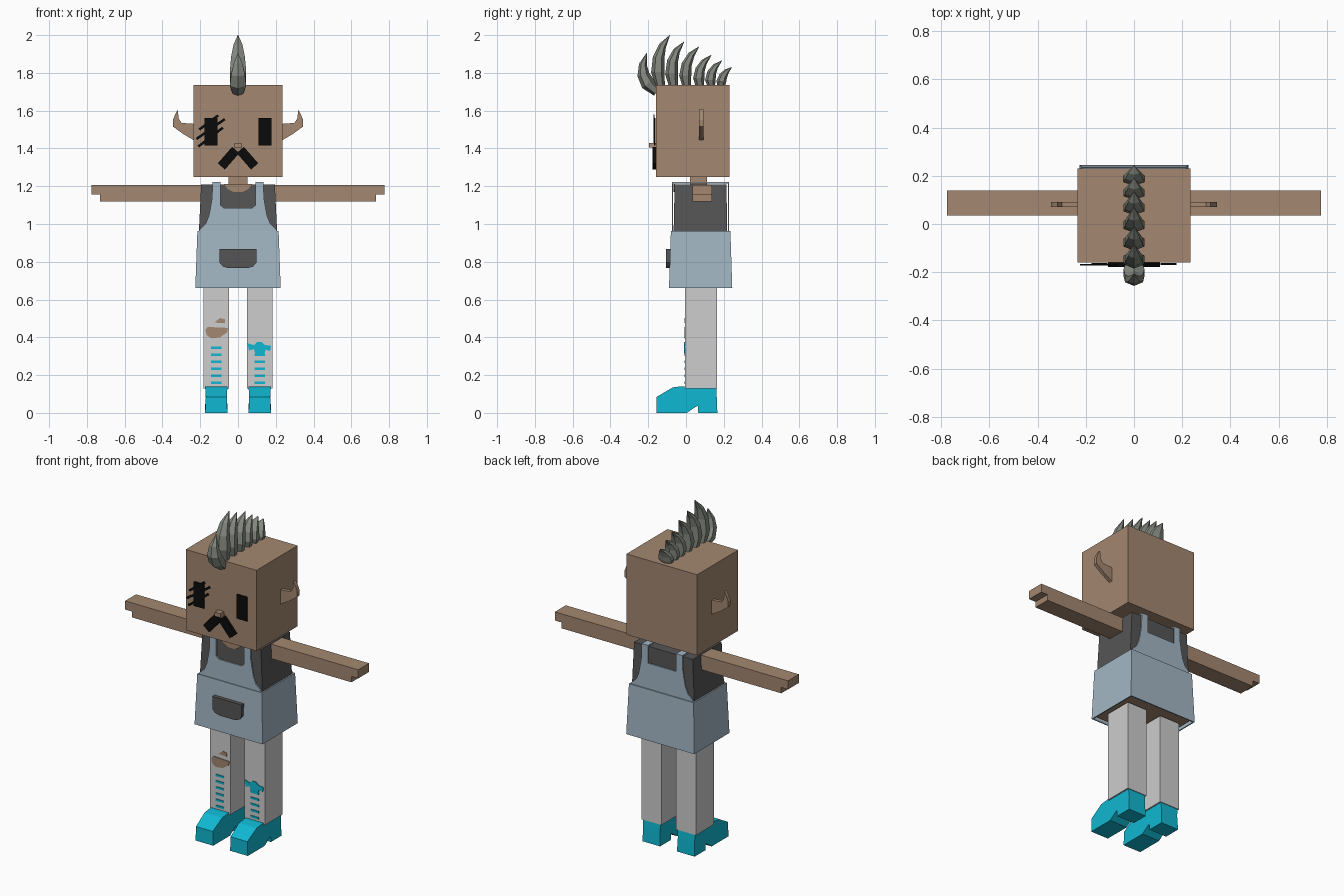
import bpy, bmesh, math
from mathutils import Vector

if "Cube" in bpy.data.objects:
    bpy.data.objects.remove(bpy.data.objects["Cube"])


def material(name, r, g, b):
    m = bpy.data.materials.new(name)
    m.use_nodes = True
    m.diffuse_color = (r, g, b, 1)
    bsdf = m.node_tree.nodes["Principled BSDF"]
    bsdf.inputs["Base Color"].default_value = (r, g, b, 1)
    bsdf.inputs["Roughness"].default_value = 0.8
    return m


SKIN = material("skin", .366, .242, .162)
DENIM = material("pale denim", .366, .474, .558)
SHIRT = material("charcoal shirt", .093, .091, .091)
TIGHTS = material("light grey tights", .61, .61, .61)
TEAL = material("turquoise", .005, .479, .645)
HAIR = material("grey hair", .235, .25, .215)
BLACK = material("black", .003, .003, .003)


def build(name, verts, faces, *mats):
    me = bpy.data.meshes.new(name)
    bm = bmesh.new()
    vs = [bm.verts.new(v) for v in verts]
    for f in faces:
        bm.faces.new([vs[i] for i in f])
    bmesh.ops.recalc_face_normals(bm, faces=bm.faces)
    bm.to_mesh(me)
    bm.free()
    for m in mats:
        me.materials.append(m)
    ob = bpy.data.objects.new(name, me)
    bpy.context.collection.objects.link(ob)
    return ob


def loft(name, rings, *mats):
    """Skin closed rings of equal length and cap both ends."""
    n = len(rings[0])
    faces = [list(range(n)), [len(rings) * n - n + i for i in range(n)]]
    for k in range(len(rings) - 1):
        for i in range(n):
            j = (i + 1) % n
            faces.append([k * n + i, k * n + j, (k + 1) * n + j, (k + 1) * n + i])
    return build(name, [v for r in rings for v in r], faces, *mats)


def block(name, x, y, z, mat):
    """Box from (low, high) ranges."""
    return loft(name, [[(x[0], y[0], h), (x[1], y[0], h), (x[1], y[1], h), (x[0], y[1], h)]
                       for h in z], mat)


def taper(name, levels, *mats):
    """Stack of rectangles: (z, half width, front y, back y)."""
    return loft(name, [[(-w, f, z), (w, f, z), (w, b, z), (-w, b, z)]
                       for z, w, f, b in levels], *mats)


def plate(name, pts, front, back, mat):
    """Outline in x,z extruded along y."""
    return loft(name, [[(x, y, z) for x, z in pts] for y in (front, back)], mat)


def mirrored(half):
    return half + [(-x, z) for x, z in reversed(half)]


def bar(name, a, b, width, front, back, mat):
    a, b = Vector(a), Vector(b)
    d = (b - a).normalized() * width / 2
    n = Vector((-d.y, d.x))
    plate(name, [a + n, b + n, b - n, a - n], front, back, mat)


# Head, neck and nose
taper("head", [(1.25, .235, -.16, .23), (1.735, .235, -.16, .23)], SKIN)
taper("neck", [(1.19, .05, .02, .11), (1.26, .05, .02, .11)], SKIN)
taper("nose", [(1.405, .022, -.195, -.155), (1.43, .018, -.195, -.155)], SKIN)

# Face details
for side, word in ((-1, "right"), (1, "left")):
    cx = side * .143
    block(word + "_eye", (cx - .034, cx + .034), (-.169, -.161), (1.415, 1.56), BLACK)
    bar(word + "_moustache", (side * .012, 1.392), (side * .088, 1.305), .05,
        -.178, -.158, BLACK)
for i, (a, b) in enumerate([((-.205, 1.50), (-.105, 1.575)),
                            ((-.22, 1.45), (-.07, 1.555)),
                            ((-.21, 1.41), (-.08, 1.51))]):
    bar(f"eyelash_{i}", a, b, .013, -.172, -.166, BLACK)

# Pointed ears
EAR = [(.23, 1.44), (.29, 1.475), (.345, 1.515), (.347, 1.55), (.335, 1.58),
       (.32, 1.605), (.317, 1.56), (.3, 1.535), (.23, 1.53)]
for side, word in ((-1, "right"), (1, "left")):
    ear = plate(word + "_ear", [(side * (x - .002), z) for x, z in EAR], .07, .092, SKIN)

# Mohawk: curved tapering spikes given by base, bend and tip in y,z
SPIKES = [((-.155, 1.7), (-.27, 1.78), (-.208, 1.905)),
          ((-.135, 1.72), (-.18, 1.9), (-.085, 2.0)),
          ((-.065, 1.72), (-.105, 1.88), (-.01, 1.965)),
          ((.005, 1.72), (-.03, 1.86), (.07, 1.94)),
          ((.075, 1.72), (.045, 1.83), (.135, 1.895)),
          ((.135, 1.72), (.11, 1.81), (.19, 1.865)),
          ((.185, 1.72), (.18, 1.79), (.242, 1.83))]
for k, pts in enumerate(SPIKES):
    p, q, r = map(Vector, pts)
    rings = []
    for t, s in ((0, .65), (.25, 1), (.5, .85), (.75, .55), (1, .03)):
        c = p.lerp(q, t).lerp(q.lerp(r, t), t)
        d = (q - p).lerp(r - q, t).normalized()
        n = Vector((d.y, -d.x))
        ring = []
        for i in range(6):
            a = math.tau * i / 6
            yz = c + n * math.cos(a) * s * (.038 - .002 * k)
            ring.append((math.sin(a) * s * .05, yz.x, yz.y))
        rings.append(ring)
    loft(f"hair_spike_{k}", rings, HAIR)

# Shirt, collar opening and arms
taper("shirt", [(.94, .208, -.066, .217), (1.21, .195, -.06, .215)], SHIRT)
plate("neckline", mirrored([(.025, 1.17), (.055, 1.185), (.075, 1.212)]),
      -.067, -.058, SKIN)
for side, word in ((-1, "right"), (1, "left")):
    prof = [(.19, 1.12), (.73, 1.12), (.73, 1.155), (.775, 1.155), (.775, 1.207), (.19, 1.207)]
    plate(word + "_arm", [(side * x, z) for x, z in prof], .035, .138, SKIN)

# Overalls: skirt with a recessed skin underside
skirt = taper("skirt", [(.66, .226, -.09, .245), (.962, .215, -.08, .235)], DENIM, SKIN)
bm = bmesh.new()
bm.from_mesh(skirt.data)
under = min(bm.faces, key=lambda f: f.calc_center_median().z)
bmesh.ops.inset_region(bm, faces=[under], thickness=.01)
hole = bmesh.ops.extrude_face_region(bm, geom=[under])["geom"]
bmesh.ops.delete(bm, geom=[under], context="FACES_ONLY")
bmesh.ops.translate(bm, verts=[g for g in hole if isinstance(g, bmesh.types.BMVert)],
                    vec=(0, 0, .02))
for g in hole:
    if isinstance(g, bmesh.types.BMFace):
        g.material_index = 1
bm.to_mesh(skirt.data)
bm.free()

# Bib panels with armholes, and straps over the shoulders
SIDE = [(.213, .95), (.2, .975), (.172, 1.0), (.155, 1.04), (.145, 1.09),
        (.137, 1.14), (.135, 1.222), (.093, 1.222)]
plate("front_bib", mirrored(SIDE + [(.093, 1.1), (.075, 1.085)]), -.075, -.068, DENIM)
plate("back_bib", mirrored(SIDE + [(.093, 1.115)]), .222, .228, DENIM)
for side, word in ((-1, "right"), (1, "left")):
    x = sorted((side * .093, side * .135))
    block(word + "_strap", x, (-.075, .228), (1.214, 1.222), DENIM)

# Front pocket
plate("pocket", mirrored([(.05, .766), (.08, .775), (.097, .795), (.097, .868)]),
      -.106, -.08, SHIRT)

# Legs and heeled shoes
SHOE = [(-.155, 0), (-.155, .085), (-.07, .135), (-.02, .141), (.16, .139), (.163, .08),
        (.166, 0), (.065, 0), (.062, .038), (.045, .028), (.005, 0)]
for side, word in ((-1, "right"), (1, "left")):
    cx = side * .115
    block(word + "_leg", (cx - .067, cx + .067), (-.005, .165), (.13, .67), TIGHTS)
    shoe = loft(word + "_shoe", [[(cx + w, y, z) for y, z in SHOE] for w in (-.059, .059)], TEAL)
    for v in shoe.data.vertices:
        if .05 < v.co.z < .1:
            v.co.x = cx + (v.co.x - cx) * .94
    for i in range(6 if side < 0 else 5):
        z = .16 + i * .037
        block(f"{word}_stripe_{i}", (cx - .027, cx + .027), (-.009, -.003),
              (z - .006, z + .006), TEAL)

# Torn knee on the right, bow patch on the left
plate("torn_knee", [(-.172, .44), (-.165, .41), (-.14, .395), (-.095, .4), (-.075, .415),
                    (-.058, .425), (-.052, .45), (-.16, .455)], -.009, -.003, SKIN)
plate("small_tear", [(-.125, .478), (-.07, .475), (-.068, .495), (-.095, .502)],
      -.009, -.003, SKIN)
plate("knee_bow", [(.05, .37), (.058, .33), (.085, .338), (.09, .315), (.14, .315),
                   (.147, .335), (.17, .328), (.175, .355), (.14, .36), (.125, .375),
                   (.1, .375), (.085, .358)], -.01, -.003, TEAL)
